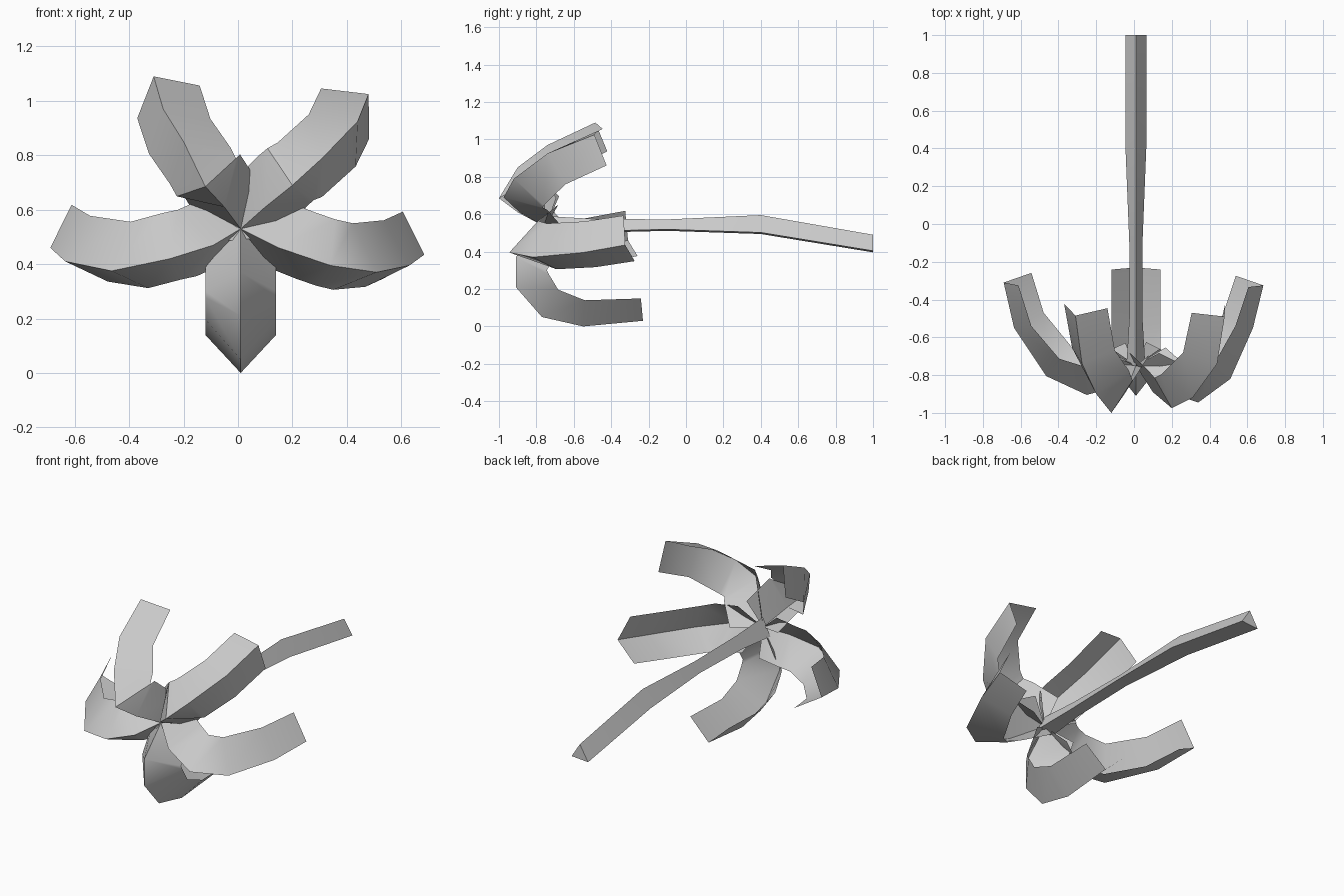
import bpy
from mathutils import Vector

if "Cube" in bpy.data.objects:
    bpy.data.objects.remove(bpy.data.objects["Cube"])

CENTRE = (0.01, -0.75, 0.53)
# How far the petal edges sit behind the ridge, from base to end
DEPTH = (0.13, 0.18, 0.19, 0.17, 0.14, 0.12)


def make_object(name, verts, faces):
    me = bpy.data.meshes.new(name)
    me.from_pydata([tuple(v) for v in verts], [], faces)
    me.update()
    ob = bpy.data.objects.new(name, me)
    bpy.context.collection.objects.link(ob)
    bpy.ops.object.select_all(action='DESELECT')
    ob.select_set(True)
    bpy.context.view_layer.objects.active = ob
    bpy.ops.object.shade_smooth_by_angle(angle=0.7)
    return ob


def petal(name, side, ridge, half_width=0.13):
    """V-folded strip following a ridge path."""
    pts = [Vector(CENTRE)] + [Vector(p) for p in ridge]
    last = len(pts) - 1
    verts, faces = [], []
    for i, p in enumerate(pts):
        t = Vector()
        if i > 0:
            t += (p - pts[i - 1]).normalized()
        if i < last:
            t += (pts[i + 1] - p).normalized()
        t.normalize()
        s = Vector(side)
        s = (s - t * s.dot(t)).normalized()
        back = p + s.cross(t) * DEPTH[i]
        verts += [back - s * half_width, p, back + s * half_width]
    for i in range(last):
        for k in (0, 1):
            a = i * 3 + k
            faces.append((a, a + 1, a + 4, a + 3))
    return make_object(name, verts, faces)


# Five curled petals
petal("petal_bottom", (1, 0, 0),
      [(.01, -.91, .37), (.01, -.91, .21), (.01, -.77, .05), (.01, -.55, 0), (.01, -.23, .03)])
petal("petal_right", (.26, -.22, .94),
      [(.15, -.88, .46), (.34, -.945, .395), (.51, -.82, .37), (.63, -.55, .395), (.685, -.325, .435)])
petal("petal_left", (.27, .22, -.93),
      [(-.09, -.86, .47), (-.25, -.905, .42), (-.465, -.805, .375), (-.635, -.55, .41), (-.69, -.31, .46)])
petal("petal_upper_right", (-.68, -.18, .71),
      [(.1, -.89, .61), (.2, -.975, .69), (.31, -.92, .79), (.44, -.74, .925), (.48, -.49, 1.025)])
petal("petal_upper_left", (-.87, .1, -.45),
      [(-.05, -.9, .61), (-.12, -1.0, .685), (-.2, -.9, .85), (-.275, -.74, .97), (-.31, -.485, 1.09)])

# Triangular stem: (y, half width, top z, bottom z)
stations = [(-.75, .05, .59, .49), (-.5, .035, .575, .505), (-.1, .035, .572, .515),
            (.4, .055, .595, .498), (1.0, .055, .49, .40)]
verts, faces = [], []
for y, w, top, low in stations:
    verts += [(.01 - w, y, low - .004), (.01 + w, y, low + .004), (.01, y, top)]
for i in range(len(stations) - 1):
    for k in range(3):
        a, b = i * 3 + k, i * 3 + (k + 1) % 3
        faces.append((a, a + 3, b + 3, b))
faces += [(0, 1, 2), (14, 13, 12)]
make_object("stem", verts, [f[::-1] if len(f) == 4 else f for f in faces])
